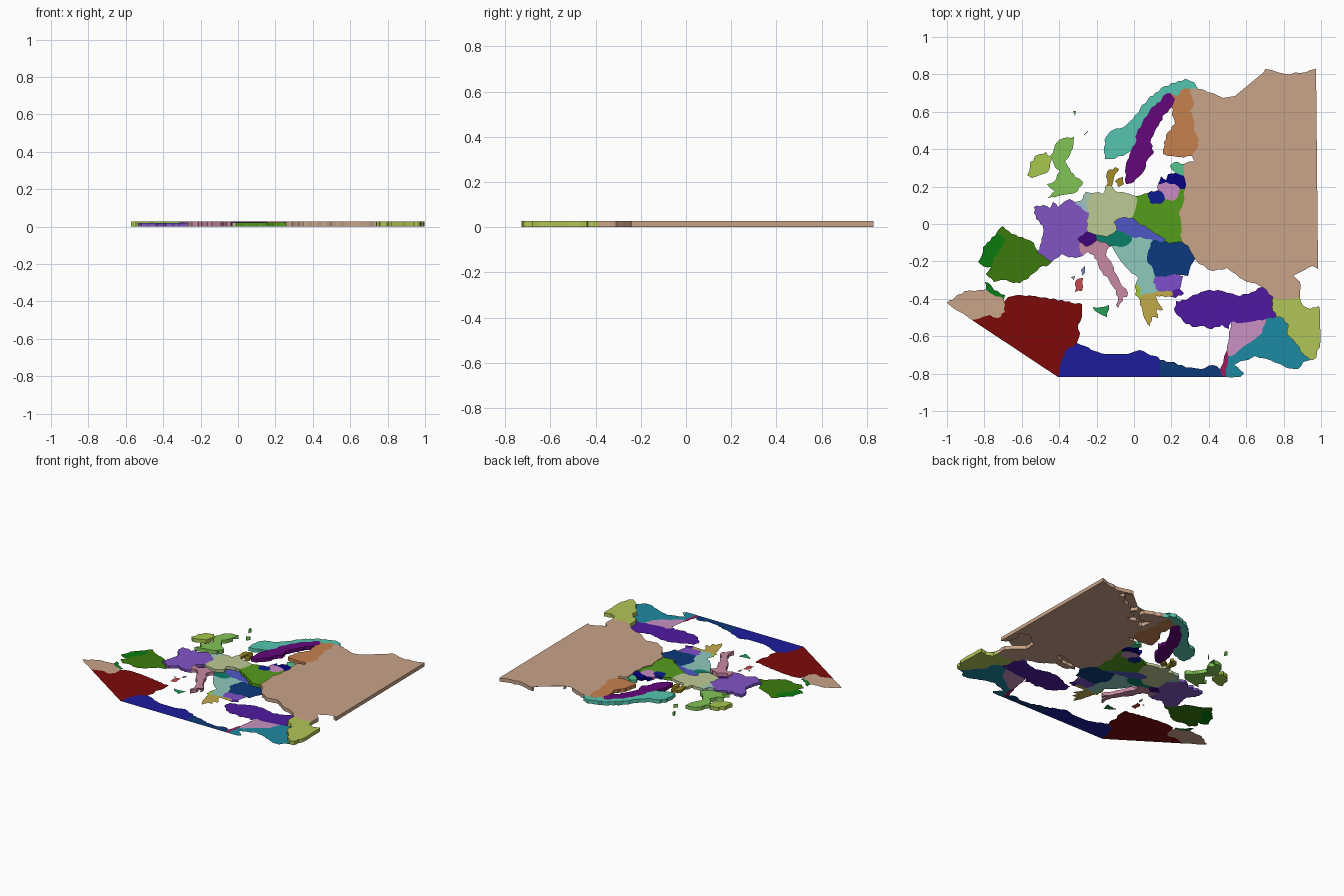
import bpy, bmesh, math
from mathutils import Vector

UNIT = 187.0            # map-grid steps per model unit
HI, MID = 0.027, 0.021  # slab heights


def rough_edge(a, b):
    """Jagged points between a and b; the same for both neighbours of a border."""
    p, q = (a, b) if a < b else (b, a)
    d = Vector(q) - Vector(p)
    if d.length < 6 or d.length > 45:        # tiny steps and cut map edges stay straight
        return []
    n = Vector((-d.y, d.x)).normalized()
    k = 3 if d.length > 9 else 2
    pts = [Vector(p) + d * (i / k) + n * 0.9 * math.sin(p[0] * 7.9 + q[1] * 3.1 + i * 2.6)
           for i in range(1, k)]
    return pts if p == a else pts[::-1]


def country(name, color, height, *c):
    """Outline in map-grid steps -> flat sheet (height 0) or straight-sided slab."""
    pts = list(zip(c[::2], c[1::2]))
    ring = []
    for a, b in zip(pts, pts[1:] + pts[:1]):
        ring += [Vector(a)] + rough_edge(a, b)
    co = [((p.x - 134) / UNIT, (225 - p.y) / UNIT) for p in ring]
    if sum(co[i - 1][0] * co[i][1] - co[i][0] * co[i - 1][1] for i in range(len(co))) < 0:
        co.reverse()
    bm = bmesh.new()
    top = [bm.verts.new((x, y, height)) for x, y in co]
    caps = [bm.faces.new(top)]
    if height:
        low = [bm.verts.new((x, y, 0)) for x, y in co]
        caps.append(bm.faces.new(low[::-1]))
        for i in range(len(co)):
            bm.faces.new((low[i - 1], low[i], top[i], top[i - 1]))
    bmesh.ops.triangulate(bm, faces=caps)
    me = bpy.data.meshes.new(name)
    bm.to_mesh(me)
    bm.free()
    bpy.context.collection.objects.link(bpy.data.objects.new(name, me))
    key = "paint_" + color
    mat = bpy.data.materials.get(key) or bpy.data.materials.new(key)
    rgb = [(int(color[i:i + 2], 16) / 255) ** 2.2 for i in (0, 2, 4)]
    mat.diffuse_color = (*rgb, 1)
    me.materials.append(mat)


# Eastern plain: arctic coast, west border, southern coast, inland sea, east cut
country("russia", "c8a287", HI,
        316, 70, 300, 74, 285, 75, 265, 70, 264, 73, 276, 77, 278, 84, 270, 82, 263, 88,
        265, 92, 255, 95, 245, 100, 240, 106, 235, 97, 234, 102, 238, 107, 230, 111, 228, 117,
        233, 121, 227, 123, 219, 120, 213, 122, 210, 129, 203, 123, 202, 110, 207, 114, 218, 114,
        224, 107, 223, 99, 213, 94, 198, 90, 190, 90, 194, 105, 190, 112, 195, 120, 194, 130,
        199, 140, 197, 150, 192, 157, 199, 160, 184, 165, 184, 177, 186, 186, 185, 190,
        183, 205, 179, 215, 183, 226, 180, 236, 182, 243, 188, 247, 195, 260, 208, 258,
        222, 252, 235, 248, 238, 254, 222, 263, 206, 262, 199, 265, 213, 272, 227, 269,
        240, 279, 262, 288, 273, 298, 282, 301, 300, 298, 300, 283, 280, 264, 280, 250,
        300, 235, 313, 240, 306, 250, 312, 267, 318, 270)

# Northern countries
country("norway", "55c4ae", HI,
        105, 160, 104, 148, 106, 138, 113, 131, 124, 128, 133, 120, 140, 110, 148, 100, 155, 94,
        165, 87, 175, 84, 185, 80, 194, 83, 193, 87, 198, 90, 190, 90, 183, 90, 177, 97, 170, 94,
        163, 97, 160, 103, 152, 108, 147, 117, 142, 124, 137, 134, 135, 145, 131, 152, 126, 155,
        116, 159, 110, 160)
country("sweden", "64107a", HI,
        126, 185, 125, 172, 127, 162, 131, 152, 135, 145, 137, 134, 142, 124, 147, 117, 152, 108,
        160, 103, 163, 97, 170, 94, 175, 100, 172, 108, 165, 115, 160, 123, 155, 132, 151, 140,
        152, 150, 154, 153, 148, 160, 144, 172, 139, 178, 134, 183)
country("finland", "c58050", HI,
        170, 94, 177, 97, 183, 90, 190, 90, 194, 105, 190, 112, 195, 120, 194, 130, 199, 140,
        197, 150, 192, 157, 180, 158, 168, 157, 163, 155, 164, 143, 168, 133, 175, 125, 173, 118,
        172, 108, 175, 100)
country("denmark", "a08a2c", MID, 107, 187, 107, 173, 115, 168, 119, 170, 114, 178, 112, 187)
country("denmark_island", "a08a2c", MID, 115, 182, 123, 178, 124, 185, 118, 188)

# Western isles
country("britain", "80c355", HI,
        57, 143, 64, 139, 74, 138, 66, 146, 73, 149, 70, 156, 65, 162, 70, 170, 75, 178, 80, 180,
        83, 183, 78, 192, 70, 195, 58, 197, 48, 199, 55, 192, 50, 189, 47, 185, 55, 182, 57, 176,
        60, 172, 55, 168, 53, 163, 50, 157, 54, 150)
country("ireland", "a4c64e", HI,
        27, 176, 30, 168, 30, 163, 37, 161, 35, 157, 40, 155, 46, 153, 52, 160, 50, 165, 48, 173,
        40, 176, 32, 179)
country("north_islet", "80c355", HI, 73, 112, 76, 112, 75, 117)
country("north_islet_chain", "80c355", HI, 84, 136, 88, 132, 88, 133, 85, 136)

# Western mainland
country("france", "8055c4", 0.020,
        34, 208, 43, 206, 50, 209, 53, 203, 58, 208, 64, 203, 70, 200, 75, 203, 82, 210, 89, 214,
        87, 222, 88, 233, 85, 234, 78, 240, 80, 243, 80, 252, 83, 257, 75, 259, 66, 257, 62, 255,
        55, 260, 52, 263, 37, 254, 40, 246, 43, 236, 43, 227, 36, 220, 34, 214)
country("belgium", "9cc0cc", MID, 75, 203, 80, 202, 84, 203, 87, 207, 89, 214, 82, 210)
country("netherlands", "a3c9b0", MID, 80, 202, 86, 193, 91, 194, 90, 200, 87, 207, 84, 203)
country("germany", "bcc893", MID,
        91, 194, 98, 193, 103, 195, 105, 187, 112, 187, 115, 192, 122, 193, 130, 195, 136, 197,
        137, 203, 134, 215, 132, 219, 122, 219, 114, 223, 117, 231, 113, 235, 107, 238, 96, 236,
        88, 233, 87, 222, 89, 214, 87, 207, 90, 200)
country("switzerland", "420c7c", 0,
        78, 240, 85, 234, 88, 233, 96, 236, 97, 241, 92, 245, 85, 247, 80, 243)
country("austria", "127c68", 0,
        96, 236, 107, 238, 113, 235, 117, 231, 125, 234, 132, 238, 130, 244, 122, 248, 112, 247,
        105, 243, 97, 241)
country("spain", "3e7a14", 0,
        3, 227, 12, 235, 22, 238, 34, 244, 37, 254, 52, 263, 49, 266, 40, 268, 34, 274, 28, 280,
        20, 284, 10, 283, 3, 281, -6, 283, -14, 275, -9, 268, -5, 258, 1, 250, 5, 240, -3, 233)
country("portugal", "127a14", 0,
        -22, 263, -18, 256, -17, 248, -10, 242, -3, 233, 5, 240, 1, 250, -5, 258, -9, 268, -17, 267)

# Italian peninsula and islands
country("italy", "c888a2", HI,
        80, 243, 85, 247, 92, 245, 97, 241, 105, 243, 112, 247, 107, 251, 106, 256, 112, 265,
        116, 275, 120, 283, 128, 294, 127, 298, 121, 291, 123, 302, 118, 309, 116, 306, 118, 298,
        114, 289, 109, 281, 102, 273, 98, 265, 94, 256, 88, 253, 83, 257, 80, 252)
country("sicily", "2a9c58", 0, 93, 308, 101, 308, 109, 306, 107, 318, 100, 315, 94, 311)
country("sardinia", "c44c4c", 0, 76, 281, 83, 279, 82, 292, 75, 293)
country("corsica", "7a8cbc", 0, 81, 271, 85, 267, 85, 274, 82, 277)
country("small_island", "9a9a9a", 0, 71, 278, 75, 277, 74, 281)

# Central and Baltic countries
country("czech_lands", "5058c4", 0,
        114, 223, 122, 219, 132, 219, 138, 224, 148, 230, 158, 236, 165, 240, 163, 243, 153, 241,
        143, 239, 132, 238, 125, 234, 117, 231)
country("poland", "559c22", MID,
        137, 203, 136, 197, 148, 194, 150, 204, 160, 205, 165, 200, 172, 202, 178, 198, 180, 190,
        185, 190, 183, 205, 179, 215, 183, 226, 180, 236, 182, 243, 172, 244, 163, 243, 165, 240,
        158, 236, 148, 230, 138, 224, 132, 219, 134, 215)
country("prussia", "14228c", MID, 148, 194, 158, 191, 164, 196, 165, 200, 160, 205, 150, 204)
country("lithuania", "c888c0", MID,
        158, 191, 158, 185, 166, 183, 178, 187, 180, 190, 178, 198, 172, 202, 165, 200, 164, 196)
country("latvia", "100880", MID,
        158, 185, 161, 177, 166, 181, 168, 175, 176, 174, 184, 177, 186, 186, 185, 190, 180, 190,
        178, 187, 166, 183)
country("estonia", "55c48c", MID, 170, 167, 175, 163, 184, 165, 184, 177, 176, 174, 172, 171)

# South-eastern countries
country("yugoslavia", "8cc8bc", 0,
        112, 247, 122, 248, 130, 244, 132, 238, 143, 239, 153, 241, 148, 252, 147, 262, 153, 270,
        155, 277, 153, 283, 158, 292, 141, 297, 141, 290, 136, 284, 138, 279, 131, 274, 124, 266,
        118, 258, 115, 253)
country("romania", "143c7c", 0,
        153, 241, 163, 243, 172, 244, 182, 243, 188, 247, 195, 260, 190, 269, 188, 277, 175, 275,
        165, 278, 155, 277, 153, 270, 147, 262, 148, 252)
country("bulgaria", "7c50c8", 0,
        155, 277, 165, 278, 175, 275, 183, 277, 180, 284, 180, 290, 172, 292, 158, 292, 153, 283)
country("albania", "a0c440", 0, 136, 284, 141, 290, 141, 297, 140, 301, 135, 296)
country("greece", "c0a84c", 0,
        141, 297, 158, 292, 172, 292, 172, 298, 162, 297, 156, 297, 158, 303, 163, 311, 157, 310,
        158, 319, 152, 318, 150, 327, 146, 322, 143, 315, 147, 312, 140, 306, 140, 301)
country("thrace", "5020a0", 0, 172, 292, 180, 290, 184, 294, 176, 299, 172, 298)
country("turkey", "5020a0", 0,
        174, 310, 176, 302, 186, 301, 193, 296, 205, 292, 218, 291, 228, 294, 240, 297, 252, 293,
        262, 288, 270, 289, 273, 298, 272, 308, 276, 318, 266, 320, 255, 322, 240, 324, 231, 323,
        229, 330, 222, 326, 212, 330, 200, 327, 192, 328, 183, 322, 177, 316)

# Middle East
country("iran", "b0c458", HI,
        273, 298, 282, 301, 300, 298, 300, 306, 310, 310, 319, 307, 320, 312, 320, 348, 317, 352,
        316, 359, 310, 361, 303, 355, 296, 345, 287, 335, 288, 325, 280, 318, 276, 318, 272, 308)
country("arabia", "2288a0", 0,
        266, 320, 276, 318, 280, 318, 288, 325, 287, 335, 296, 345, 303, 355, 310, 361, 303, 363,
        298, 370, 285, 368, 270, 361, 255, 357, 234, 366, 240, 371, 244, 374, 240, 378, 226, 378,
        228, 357, 235, 355, 262, 334)
country("syria", "c890c0", 0,
        231, 323, 240, 324, 255, 322, 266, 320, 262, 334, 235, 355, 228, 357, 227, 351, 229, 338)
country("palestine", "a02060", 0, 227, 351, 228, 357, 226, 378, 222, 377, 220, 370)

# North African coast, cut straight along the map edge
country("egypt", "143c78", 0,
        160, 378, 160, 361, 170, 363, 182, 366, 195, 371, 205, 369, 213, 366, 220, 370, 222, 377,
        226, 378)
country("libya", "22229c", 0,
        58, 378, 61, 365, 65, 352, 77, 344, 85, 347, 95, 352, 105, 355, 115, 361, 126, 367,
        129, 360, 128, 355, 140, 351, 148, 355, 158, 358, 160, 361, 160, 378)
country("algeria", "7c1212", 0,
        -28, 321, -10, 316, -2, 319, 5, 313, 4, 303, 8, 298, 20, 296, 35, 297, 50, 300, 62, 301,
        72, 304, 82, 305, 76, 312, 82, 318, 78, 326, 80, 334, 77, 344, 65, 352, 61, 365, 58, 378)
country("morocco", "c8a287", 0,
        -53, 304, -45, 298, -35, 292, -20, 291, -14, 290, -8, 295, 4, 300, 4, 303, 5, 313,
        -2, 319, -10, 316, -28, 321)
country("strait_coast", "127a20", 0, -14, 290, -15, 283, -9, 286, -6, 291, 5, 296, 4, 300, -8, 295)
